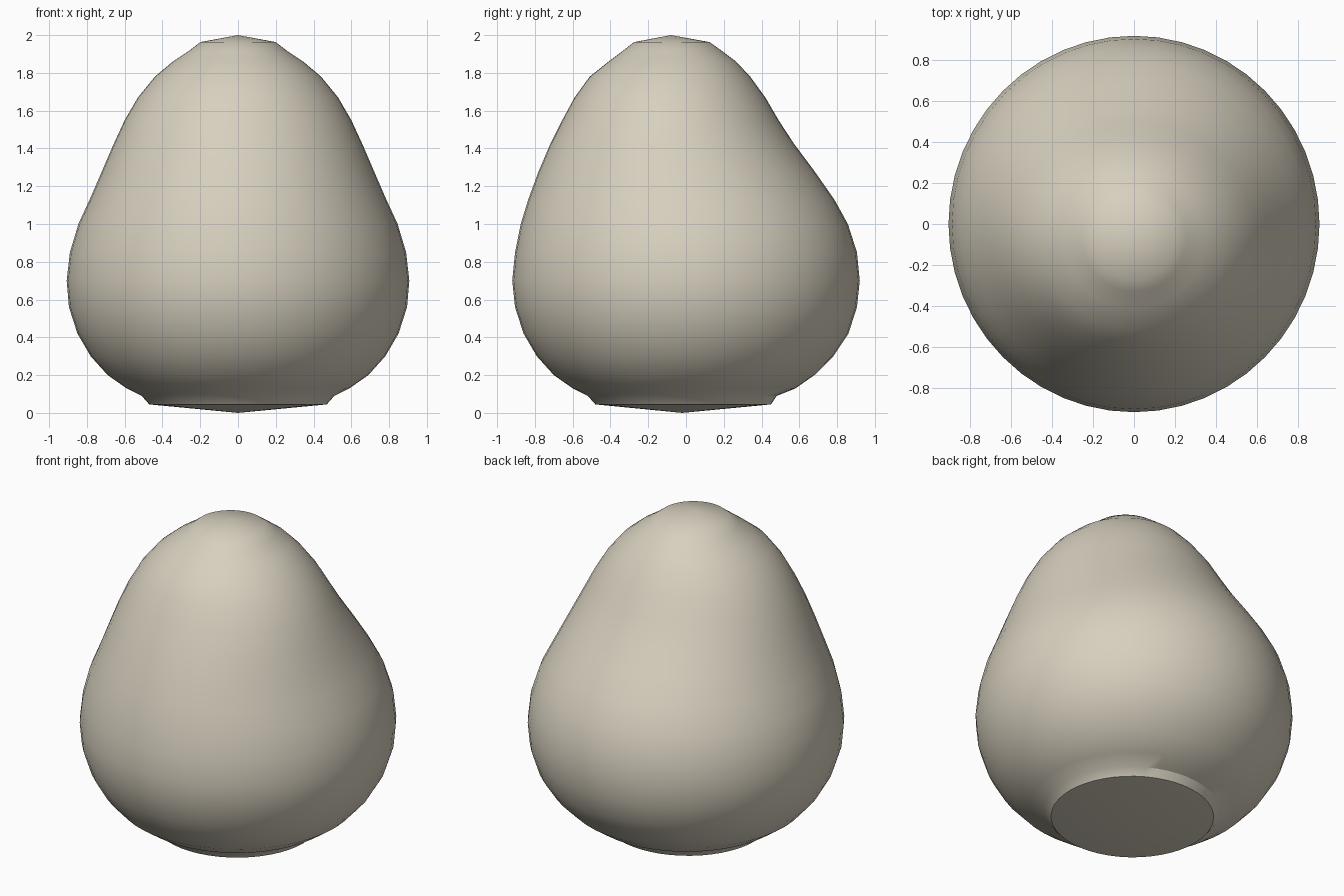
import bpy
import bmesh
from math import sin, cos, pi, radians

cube = bpy.data.objects.get("Cube")
if cube:
    bpy.data.objects.remove(cube, do_unlink=True)

SEGMENTS = 48

# Rounded body sections: height, half width, front depth, back depth
SECTIONS = [
    (0.045, 0.47, -0.48, 0.45),
    (0.09, 0.51, -0.52, 0.48),
    (0.13, 0.59, -0.60, 0.58),
    (0.20, 0.69, -0.70, 0.68),
    (0.30, 0.78, -0.79, 0.78),
    (0.42, 0.85, -0.86, 0.86),
    (0.56, 0.895, -0.905, 0.905),
    (0.70, 0.907, -0.92, 0.92),
    (0.85, 0.89, -0.905, 0.905),
    (1.00, 0.845, -0.875, 0.857),
    (1.13, 0.785, -0.835, 0.785),
    (1.28, 0.72, -0.78, 0.68),
    (1.42, 0.66, -0.72, 0.575),
    (1.55, 0.60, -0.655, 0.49),
    (1.67, 0.53, -0.59, 0.42),
    (1.78, 0.44, -0.51, 0.34),
    (1.86, 0.345, -0.41, 0.265),
    (1.92, 0.255, -0.33, 0.185),
    (1.963, 0.20, -0.275, 0.125),
]


def ring(bm, z, half_width, front, back):
    middle, depth = (front + back) / 2, (back - front) / 2
    angles = [2 * pi * i / SEGMENTS for i in range(SEGMENTS)]
    return [bm.verts.new((half_width * cos(a), middle + depth * sin(a), z))
            for a in angles]


def cap(bm, loop, tip):
    centre = bm.verts.new(tip)
    for i, vert in enumerate(loop):
        bm.faces.new((vert, loop[(i + 1) % SEGMENTS], centre))


# Loft the sections, then close with shallow cones
bm = bmesh.new()
rings = [ring(bm, *section) for section in SECTIONS]
for low, high in zip(rings, rings[1:]):
    for i in range(SEGMENTS):
        j = (i + 1) % SEGMENTS
        bm.faces.new((low[i], low[j], high[j], high[i]))
cap(bm, rings[0], (0, -0.02, 0))
cap(bm, rings[-1], (0, -0.08, 2))
bmesh.ops.recalc_face_normals(bm, faces=bm.faces)

mesh = bpy.data.meshes.new("rounded_body")
bm.to_mesh(mesh)
bm.free()
body = bpy.data.objects.new("rounded_body", mesh)
bpy.context.collection.objects.link(body)

# Warm cream surface
cream = bpy.data.materials.new("warm_cream")
cream.use_nodes = True
colour = (0.68, 0.63, 0.52, 1)
cream.diffuse_color = colour
shader = next(n for n in cream.node_tree.nodes if n.type == "BSDF_PRINCIPLED")
shader.inputs["Base Color"].default_value = colour
mesh.materials.append(cream)

# Smooth everywhere except the rim of the base
bpy.ops.object.select_all(action="DESELECT")
body.select_set(True)
bpy.context.view_layer.objects.active = body
bpy.ops.object.shade_smooth_by_angle(angle=radians(32))
